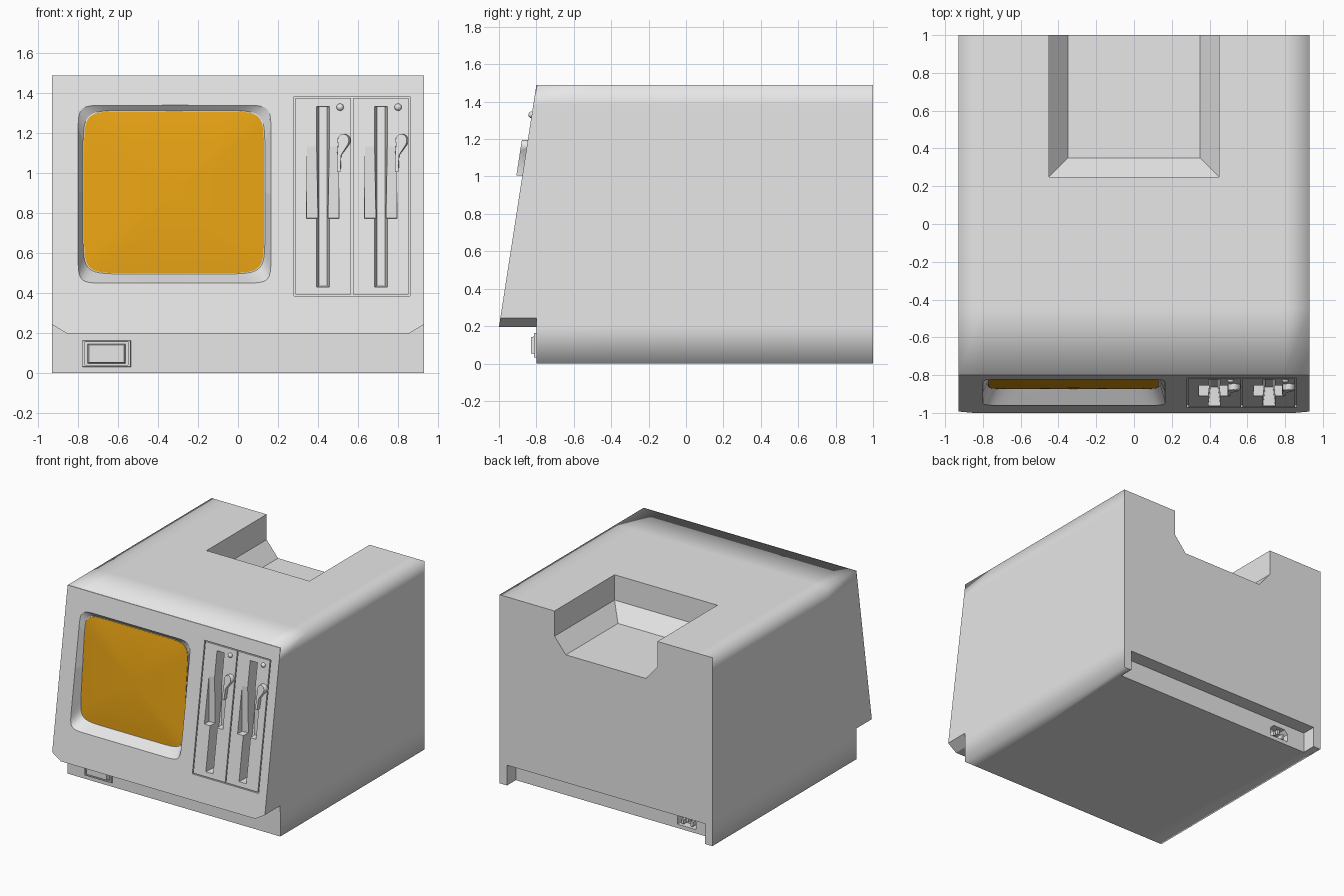
import bpy, bmesh
from math import sin, cos, pi, copysign, radians

if "Cube" in bpy.data.objects:
    bpy.data.objects.remove(bpy.data.objects["Cube"], do_unlink=True)


def material(name, rgb):
    m = bpy.data.materials.new(name)
    m.use_nodes = True
    m.diffuse_color = (*rgb, 1)
    m.node_tree.nodes["Principled BSDF"].inputs["Base Color"].default_value = (*rgb, 1)
    return m


GREY = material("warm_grey_plastic", (0.8, 0.8, 0.8))
AMBER = material("amber_glass", (0.86, 0.39, 0.007))
W, TOP, CHIN = 0.93, 1.49, 0.195


def loft(name, rings, mat=GREY):
    """Closed solid through a list of equal-length point rings."""
    bm = bmesh.new()
    loops = [[bm.verts.new(p) for p in r] for r in rings]
    n = len(loops[0])
    for a, b in zip(loops, loops[1:]):
        for i in range(n):
            j = (i + 1) % n
            bm.faces.new((a[i], a[j], b[j], b[i]))
    bm.faces.new(loops[0])
    bm.faces.new(loops[-1])
    bmesh.ops.recalc_face_normals(bm, faces=bm.faces)
    me = bpy.data.meshes.new(name)
    bm.to_mesh(me)
    bm.free()
    me.materials.append(mat)
    ob = bpy.data.objects.new(name, me)
    bpy.context.collection.objects.link(ob)
    return ob


def cut(targets, cutter):
    """Subtract the cutter from each target, then drop it."""
    cutter.hide_render = True
    for t in targets:
        bpy.context.view_layer.objects.active = t
        mod = t.modifiers.new("cut", "BOOLEAN")
        mod.object, mod.operation, mod.solver = cutter, "DIFFERENCE", "EXACT"
        bpy.ops.object.modifier_apply(modifier=mod.name)
    bpy.data.objects.remove(cutter, do_unlink=True)


def face_y(z):
    """Depth of the sloping front at height z."""
    return -1 + 0.2 * (z - CHIN) / (TOP - CHIN)


def rect(x0, x1, z0, z1):
    return [(x0, z0), (x1, z0), (x1, z1), (x0, z1)]


def on_face(shape, d):
    return [(x, face_y(z) + d, z) for x, z in shape]


def at_y(shape, y):
    return [(x, y, z) for x, z in shape]


def box(name, x0, x1, y0, y1, z0, z1, inset=0):
    front = rect(x0 + inset, x1 - inset, z0 + inset, z1 - inset)
    return loft(name, [at_y(front, y0), at_y(rect(x0, x1, z0, z1), y1)])


def rounded(x0, x1, z0, z1, power, scale=1, n=64):
    cx, cz, pts = (x0 + x1) / 2, (z0 + z1) / 2, []
    for i in range(n):
        c, s = cos(2 * pi * i / n), sin(2 * pi * i / n)
        pts.append((cx + scale * (x1 - x0) / 2 * copysign(abs(c) ** (2 / power), c),
                    cz + scale * (z1 - z0) / 2 * copysign(abs(s) ** (2 / power), s)))
    return pts


def smooth(ob, angle=40):
    bpy.ops.object.select_all(action="DESELECT")
    ob.select_set(True)
    bpy.context.view_layer.objects.active = ob
    bpy.ops.object.shade_smooth_by_angle(angle=radians(angle))


# Case: side profile swept across the width, with support loops
SKIN = 0.004
profile = [(-0.8, 0), (-0.8, CHIN), (-1 + SKIN, CHIN), (-0.8 + SKIN, TOP), (1, TOP), (1, 0)]
case = loft("case", [[(x, y, z) for y, z in profile] for x in (-W, W)])
bm = bmesh.new()
bm.from_mesh(case.data)
for axis, at in ((2, 0.2), (2, 1.38), (0, -0.8), (0, 0.8), (1, -0.45)):
    co, no = [0, 0, 0], [0, 0, 0]
    co[axis], no[axis] = at, 1
    bmesh.ops.bisect_plane(bm, geom=bm.verts[:] + bm.edges[:] + bm.faces[:],
                           plane_co=co, plane_no=no)
bm.to_mesh(case.data)
bm.free()

# Front panel skin with clipped lower corners
outline = [(-W, 0.243), (-0.85, CHIN), (0.85, CHIN), (W, 0.243), (W, TOP), (-W, TOP)]
panel = loft("front_panel", [on_face(outline, 0), on_face(outline, SKIN)])
both = [case, panel]

for s in (-1, 1):
    wedge = [(s * 0.85, 0.17), (s * 0.85, CHIN), (s * 0.95, 0.255), (s * 0.95, 0.17)]
    cut([case], loft("chin_cutter", [at_y(wedge, -1.1), at_y(wedge, -0.8005)]))


# Handle well in the rear of the top, and cable recess at the rear foot
def well(half, y, z):
    return [(-half, y, z), (half, y, z), (half, 1.1, z), (-half, 1.1, z)]


cut([case], loft("well_cutter", [well(0.45, 0.25, 1.6), well(0.45, 0.25, 1.29),
                                 well(0.35, 0.35, 1.17)]))
cut([case], box("recess_cutter", -0.865, 0.865, 0.89, 1.1, -0.1, 0.16))

# Power socket with three pins
SX = -0.63
socket = [(SX - 0.08, 0.03), (SX + 0.08, 0.03), (SX + 0.08, 0.09),
          (SX + 0.05, 0.12), (SX - 0.05, 0.12), (SX - 0.08, 0.09)]
cut([case], loft("socket_cutter", [at_y(socket, 0.95), at_y(socket, 0.83)]))
for i, (dx, z) in enumerate(((-0.04, 0.06), (0, 0.085), (0.04, 0.06))):
    box(f"socket_pin_{i + 1}", SX + dx - 0.01, SX + dx + 0.01, 0.82, 0.885, z - 0.018, z + 0.018)

# Screen recess and bulging glass
SCREEN = (-0.77, 0.13, 0.5, 1.31)


def glass_y(z):
    return -0.87 + 0.07 * (z - 0.5) / 0.81


rim = rounded(-0.8, 0.165, 0.45, 1.34, 16)
inner = rounded(*SCREEN, 10, 1.01)
cut(both, loft("screen_cutter", [on_face(rim, -0.03), on_face(rim, 0),
                                 [(x, glass_y(z), z) for x, z in inner]]))
rings = [[(x, glass_y(z) + 0.01, z) for x, z in rounded(*SCREEN, 10)]]
for t in (1, 0.95, 0.85, 0.7, 0.5, 0.3, 0.1):
    rings.append([(x, glass_y(z) - 0.004 - 0.022 * (1 - t * t), z)
                  for x, z in rounded(*SCREEN, 10, t)])
smooth(loft("screen_glass", rings, AMBER))

# Grooves framing the two disk drives
G = 0.004
for r in (rect(0.28, 0.86, 0.39 - G, 0.39 + G), rect(0.28, 0.86, 1.38 - G, 1.38 + G),
          *(rect(x - G, x + G, 0.386, 1.384) for x in (0.284, 0.57, 0.856))):
    cut(both, loft("groove_cutter", [on_face(r, -0.02), on_face(r, 0.012)]))

# Disk drives: finger recess, slot, indicator and lever
for side, cx in (("right", 0.425), ("left", 0.715)):
    cut(both, loft("finger_cutter", [at_y(rect(cx - 0.088, cx + 0.085, 0.77, 1.195), -1.1),
                                     at_y(rect(cx - 0.08, cx + 0.078, 0.775, 1.195), -0.855)]))
    cut(both, loft("slot_cutter", [on_face(rect(cx - 0.034, cx + 0.034, 0.43, 1.335), -0.02),
                                   on_face(rect(cx - 0.02, cx + 0.02, 0.435, 1.33), 0.1)]))
    bpy.ops.mesh.primitive_uv_sphere_add(segments=20, ring_count=12, radius=0.018,
                                         location=(cx + 0.086, face_y(1.33), 1.33))
    lamp = bpy.context.object
    lamp.name = f"{side}_drive_lamp"
    lamp.data.materials.append(GREY)
    smooth(lamp)
    hx, hz, r = cx + 0.105, 1.163, 0.033
    drop = [(hx + r * cos(a), hz + r * sin(a))
            for a in (radians(-35 + 240 * i / 14) for i in range(15))]
    drop += [(cx + 0.07, 1.09), (cx + 0.069, 1.005), (cx + 0.088, 1.005), (cx + 0.092, 1.09)]
    small = [(hx - 0.004 + (x - hx) * 0.85, z) for x, z in drop]
    smooth(loft(f"{side}_drive_lever", [on_face(drop, 0.03), on_face(drop, -0.02),
                                        on_face(small, -0.032)]), 50)

# Power switch on the base
frame = box("switch_frame", -0.78, -0.535, -0.812, -0.79, 0.03, 0.165, 0.003)
cut([frame], box("frame_cutter", -0.765, -0.55, -0.9, -0.803, 0.04, 0.155))
box("switch_rocker", -0.752, -0.563, -0.828, -0.802, 0.048, 0.147, 0.006)

# Soft shading across the case's long edges, hard everywhere else
bm = bmesh.new()
bm.from_mesh(case.data)
bm.normal_update()
for f in bm.faces:
    f.smooth = True
for e in bm.edges:
    if len(e.link_faces) != 2:
        continue
    a, b = (f.normal for f in e.link_faces)
    mid = (e.verts[0].co + e.verts[1].co) / 2
    shell = abs(mid.x) > W - 0.01 and max(abs(a.y), abs(b.y)) < 0.1 and (mid.z > 1.48 or mid.z < 0.01)
    brow = mid.z > 1.48 and mid.y < -0.78
    e.smooth = a.dot(b) > 0.99 or shell or brow
bm.to_mesh(case.data)
bm.free()
